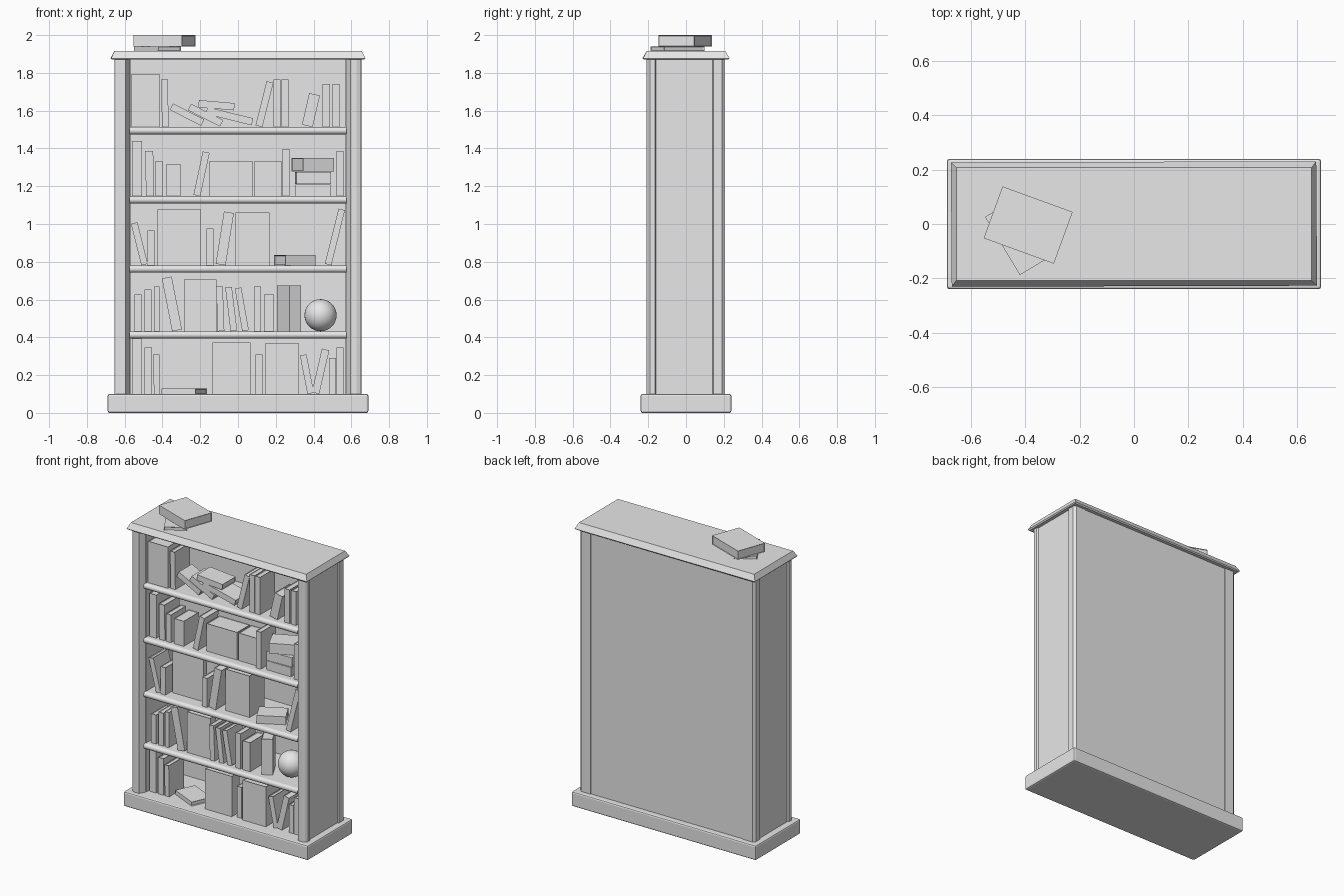
import bpy, bmesh, math
from mathutils import Matrix

if "Cube" in bpy.data.objects:
    bpy.data.objects.remove(bpy.data.objects["Cube"])

grey = bpy.data.materials.new("plain_grey")
grey.diffuse_color = (0.8, 0.8, 0.8, 1)
grey.use_nodes = True
grey.node_tree.nodes["Principled BSDF"].inputs["Base Color"].default_value = grey.diffuse_color


def finish(name, bm):
    bmesh.ops.recalc_face_normals(bm, faces=bm.faces)
    me = bpy.data.meshes.new(name)
    bm.to_mesh(me)
    bm.free()
    me.materials.append(grey)
    ob = bpy.data.objects.new(name, me)
    bpy.context.collection.objects.link(ob)
    return ob


def cube(size, center, rot=None):
    bm = bmesh.new()
    bmesh.ops.create_cube(bm, size=1)
    bm.transform(Matrix.Translation(center) @ (rot or Matrix()) @ Matrix.Diagonal((*size, 1)))
    return bm


def box(name, x0, x1, y0, y1, z0, z1, bevel=0):
    ob = finish(name, cube((x1 - x0, y1 - y0, z1 - z0),
                           ((x0 + x1) / 2, (y0 + y1) / 2, (z0 + z1) / 2)))
    if bevel:
        mod = ob.modifiers.new("bevel", 'BEVEL')
        mod.width = bevel
        mod.segments = 2
    return ob


def prism(name, profile, axis, a, b):
    """Extrude a profile: (x, y) along z, or (y, z) along x."""
    bm = bmesh.new()
    put = (lambda p: (p[0], p[1], a)) if axis == 'z' else (lambda p: (a, p[0], p[1]))
    face = bm.faces.new([bm.verts.new(put(p)) for p in profile])
    new = bmesh.ops.extrude_face_region(bm, geom=[face])['geom']
    step = (0, 0, b - a) if axis == 'z' else (b - a, 0, 0)
    bmesh.ops.translate(bm, vec=step, verts=[v for v in new if isinstance(v, bmesh.types.BMVert)])
    return finish(name, bm)


def book(name, size, center, rot):
    """Book with thickness x, depth y, height z; page block sunk between the covers."""
    t, d, h = size
    bm = cube(size, (0, 0, 0))
    bm.normal_update()
    pages = [f for f in bm.faces if abs(f.normal.z) > 0.9 or f.normal.y > 0.9]
    bmesh.ops.inset_individual(bm, faces=pages, thickness=min(0.005, t * 0.15), depth=-0.004)
    bm.transform(Matrix.Translation(center) @ rot)
    return finish(name, bm)


def standing(shelf_z, x, t, height, lean=0, front=-0.145, depth=0.16, turn=0):
    """Upright book: centre x, thickness, total height, lean to the right in degrees."""
    a = math.radians(lean)
    h = (height - t * abs(math.sin(a))) / math.cos(a)
    rot = Matrix.Rotation(a, 4, 'Y') @ Matrix.Rotation(math.radians(turn), 4, 'Z')
    book("standing_book", (t, depth, h), (x, front + depth / 2, shelf_z + height / 2), rot)


def lying(x, y, z, length, depth, thick, slope=0, turn=0):
    """Book on its side: slope tilts it in the front plane, turn spins it about z."""
    rot = (Matrix.Rotation(math.radians(turn), 4, 'Z')
           @ Matrix.Rotation(math.radians(90 - slope), 4, 'Y'))
    book("lying_book", (thick, depth, length), (x, y, z), rot)


# Case: plinth, chamfered top, back, sides, corner posts
box("plinth", -0.69, 0.69, -0.24, 0.24, 0, 0.1, 0.01)
bm = cube((1.35, 0.462, 0.045), (0, 0, 1.8925))
for v in bm.verts:
    if v.co.z > 1.9:
        v.co.x *= 0.655 / 0.675
        v.co.y *= 0.208 / 0.231
bmesh.ops.bevel(bm, geom=[e for e in bm.edges if all(v.co.z < 1.9 for v in e.verts)],
                offset=0.008, segments=1, affect='EDGES')
finish("top_board", bm)
box("back_panel", -0.62, 0.62, 0.17, 0.2, 0.09, 1.875)

for s in (-1, 1):
    box("side_panel", min(s * 0.57, s * 0.645), max(s * 0.57, s * 0.645), -0.17, 0.17, 0.09, 1.875)
    front = [(0.57, -0.16), (0.572, -0.17), (0.595, -0.21), (0.627, -0.21), (0.645, -0.203),
             (0.655, -0.19), (0.655, -0.165), (0.645, -0.16)]
    rear = [(0.57, 0.14), (0.645, 0.14), (0.655, 0.145), (0.655, 0.19), (0.64, 0.205), (0.57, 0.205)]
    prism("front_post", [(s * x, y) for x, y in front], 'z', 0.09, 1.875)
    prism("rear_post", [(s * x, y) for x, y in rear], 'z', 0.09, 1.875)

# Shelves with a rounded front edge
levels = (0.1, 0.432, 0.781, 1.147, 1.513)
for z in levels[1:]:
    r = 0.019
    nose = [(-0.168 - r * math.sin(math.pi * i / 8), z - r + r * math.cos(math.pi * i / 8))
            for i in range(9)]
    ob = prism("shelf", nose + [(0.175, z - 2 * r), (0.175, z)], 'x', -0.575, 0.575)
    for p in ob.data.polygons:
        p.use_smooth = abs(p.normal.x) < 0.5 and p.normal.y < -0.1

# Bottom shelf
for b in ((-0.537, 0.05, 0.295), (-0.475, 0.04, 0.247), (-0.431, 0.032, 0.21, -1),
          (-0.034, 0.2, 0.273, 0, -0.16, 0.08), (0.111, 0.037, 0.21),
          (0.233, 0.174, 0.27, 0, -0.16, 0.16), (0.365, 0.035, 0.21, -11),
          (0.437, 0.04, 0.24, 13), (0.5, 0.035, 0.19), (0.54, 0.037, 0.247)):
    standing(levels[0], *b)
lying(-0.285, -0.07, 0.114, 0.2, 0.14, 0.028, 0, -25)

# Second shelf
for b in ((-0.529, 0.037, 0.196), (-0.476, 0.037, 0.222), (-0.431, 0.03, 0.238),
          (-0.35, 0.053, 0.29, -11), (-0.2, 0.174, 0.275, 0, -0.135, 0.06),
          (-0.094, 0.035, 0.238, -2), (-0.036, 0.035, 0.235, -7), (0.02, 0.035, 0.232, -10),
          (0.103, 0.037, 0.238), (0.164, 0.055, 0.196), (0.27, 0.07, 0.242, 0, -0.13, 0.14, 28)):
    standing(levels[1], *b)
bm = bmesh.new()
bmesh.ops.create_uvsphere(bm, u_segments=32, v_segments=16, radius=0.085)
bm.transform(Matrix.Translation((0.437, -0.05, 0.517)))
ball = finish("ball", bm)
for p in ball.data.polygons:
    p.use_smooth = True

# Third shelf
for b in ((-0.522, 0.035, 0.228, -14), (-0.46, 0.037, 0.185), (-0.31, 0.23, 0.297, 0, -0.09, 0.04),
          (-0.148, 0.037, 0.196), (-0.07, 0.053, 0.285, 9), (0.077, 0.18, 0.28, 0, -0.115, 0.16),
          (0.513, 0.035, 0.3, 14)):
    standing(levels[2], *b)
lying(0.3, -0.06, 0.808, 0.18, 0.13, 0.054, 0, 28)

# Fourth shelf
for b in ((-0.535, 0.053, 0.292), (-0.468, 0.042, 0.24, -1), (-0.418, 0.037, 0.187),
          (-0.341, 0.074, 0.17), (-0.193, 0.037, 0.237, 12), (-0.037, 0.228, 0.187, 0, -0.12, 0.14),
          (0.159, 0.143, 0.187, 0, -0.12, 0.14), (0.254, 0.037, 0.25), (0.54, 0.037, 0.24)):
    standing(levels[3], *b)
for i, (h, turn) in enumerate(((0.062, 0), (0.062, 3), (0.07, 25))):
    lying(0.397, -0.06, 1.147 + 0.066 * i + h / 2, 0.183, 0.14, h, 0, turn)

# Top shelf
for b in ((-0.49, 0.148, 0.28, 0, -0.155, 0.16), (-0.387, 0.035, 0.253, -1),
          (0.14, 0.037, 0.243, 14), (0.206, 0.037, 0.253), (0.248, 0.037, 0.253),
          (0.386, 0.058, 0.18, 13), (0.468, 0.04, 0.228), (0.518, 0.037, 0.228)):
    standing(levels[4], *b)
for x, z, length, slope in ((-0.27, 1.579, 0.186, -27), (-0.172, 1.576, 0.19, -27),
                            (-0.045, 1.571, 0.25, -14), (-0.114, 1.629, 0.19, -5)):
    lying(x, -0.07, z, length, 0.14, 0.038, slope)

# Books lying on the top board
lying(-0.425, -0.045, 1.9275, 0.25, 0.14, 0.025, 0, -59)
lying(-0.39, -0.004, 1.97, 0.275, 0.203, 0.06, 0, -20)
